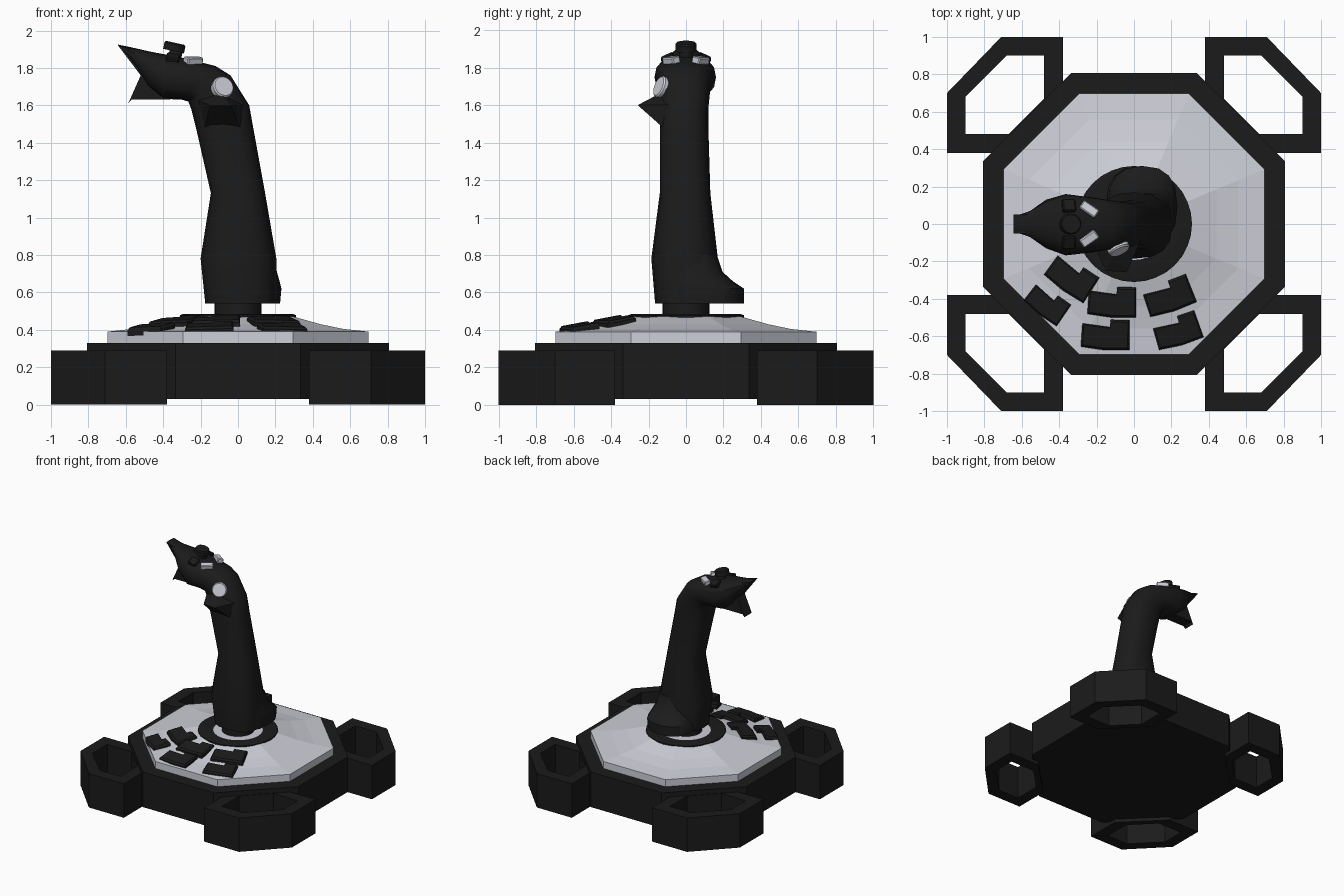
import bpy, bmesh
from math import sin, cos, pi, radians, hypot, copysign
from mathutils import Vector, Matrix

if "Cube" in bpy.data.objects:
    bpy.data.objects.remove(bpy.data.objects["Cube"])


def material(name, rgb):
    m = bpy.data.materials.new(name)
    m.diffuse_color = (*rgb, 1)
    m.use_nodes = True
    m.node_tree.nodes["Principled BSDF"].inputs["Base Color"].default_value = m.diffuse_color
    return m


BLACK = material("black_plastic", (0.011, 0.011, 0.011))
GREY = material("light_grey_plastic", (0.62, 0.63, 0.69))


def finish(name, bm, mat, smooth=None):
    bmesh.ops.recalc_face_normals(bm, faces=bm.faces[:])
    me = bpy.data.meshes.new(name)
    bm.to_mesh(me)
    bm.free()
    me.materials.append(mat)
    ob = bpy.data.objects.new(name, me)
    bpy.context.collection.objects.link(ob)
    if smooth:
        bpy.ops.object.select_all(action='DESELECT')
        ob.select_set(True)
        bpy.context.view_layer.objects.active = ob
        bpy.ops.object.shade_smooth_by_angle(angle=radians(smooth))
    return ob


def loft(name, rings, mat, closed=False, smooth=None):
    """Skin equal-sized rings of points; cap the ends unless closed."""
    bm = bmesh.new()
    vs = [[bm.verts.new(p) for p in r] for r in rings]
    n = len(vs[0])
    for a, b in zip(vs, vs[1:] + (vs[:1] if closed else [])):
        for i in range(n):
            j = (i + 1) % n
            bm.faces.new((a[i], a[j], b[j], b[i]))
    if not closed:
        bm.faces.new(vs[0])
        bm.faces.new(vs[-1])
    return finish(name, bm, mat, smooth)


def at_z(pts, z):
    return [(x, y, z) for x, y in pts]


def octagon(a, b):
    return [(a, -b), (a, b), (b, a), (-b, a), (-a, b), (-a, -b), (-b, -a), (b, -a)]


def circle(r, n=32):
    return [(r * cos(2 * pi * i / n), r * sin(2 * pi * i / n)) for i in range(n)]


def cylinder(name, centre, normal, r, h, mat, n=20):
    q = Vector(normal).to_track_quat('Z', 'Y')
    rings = [[Vector(centre) + q @ Vector(p) for p in at_z(circle(rr, n), z)]
             for rr, z in ((r, -h / 2), (r, h * 0.3), (r * 0.88, h / 2))]
    return loft(name, rings, mat, smooth=35)


def box(name, centre, size, mat, spin=0, pitch=0, roll=0):
    bm = bmesh.new()
    m = (Matrix.Translation(centre) @ Matrix.Rotation(pitch, 4, 'Y') @ Matrix.Rotation(roll, 4, 'X')
         @ Matrix.Rotation(spin, 4, 'Z') @ Matrix.Diagonal((*size, 1)))
    bmesh.ops.create_cube(bm, size=1, matrix=m)
    bmesh.ops.bevel(bm, geom=bm.edges[:], offset=0.006, segments=1, affect='EDGES')
    return finish(name, bm, mat)


def section(ux, uz, tx, tz, y0, y1, n=16, e=0.8):
    """Rounded cross-section between two front-view points, spanning y0..y1."""
    u, t = Vector((ux, 0, uz)), Vector((tx, 0, tz))
    ring = []
    for i in range(n):
        c, s = cos(2 * pi * i / n), sin(2 * pi * i / n)
        c, s = copysign(abs(c) ** e, c), copysign(abs(s) ** e, s)
        p = (u + t) / 2 + (t - u) / 2 * c
        p.y = (y0 + y1) / 2 + (y1 - y0) / 2 * s
        ring.append(p)
    return ring


# Octagonal base body
loft("base_body", [at_z(octagon(0.807, 0.335), 0.03), at_z(octagon(0.807, 0.335), 0.33)], BLACK)

# Hollow corner feet
outer = [(.38, 1), (.71, 1), (1, .7), (1, .38), (.70, .38), (.38, .70)]
inner = [(.48, .9), (.68, .9), (.9, .68), (.9, .48), (.67, .48), (.48, .67)]
for sx in (-1, 1):
    for sy in (-1, 1):
        o, i = ([(x * sx, y * sy) for x, y in p] for p in (outer, inner))
        loft("corner_foot", [at_z(o, 0), at_z(o, .29), at_z(i, .29), at_z(i, 0)], BLACK, closed=True)

# Grey top plate with a concave rise to the middle
loft("top_plate", [at_z(octagon(a, a * 0.42), z) for a, z in
                   ((.698, .32), (.698, .39), (.56, .405), (.44, .43), (.29, .472))], GREY)

# Dished collar and neck
loft("collar", [at_z(circle(r), z) for r, z in
                ((.31, .44), (.31, .478), (.29, .485), (.14, .465))], BLACK, smooth=30)
loft("neck", [at_z(circle(.125), .45), at_z(circle(.125), .56)], BLACK, smooth=30)

# L-shaped keys in two arcs on the front left of the plate
key = [(-.13, -.07), (0, -.08), (.13, -.07), (.12, .09), (.02, .085), (.02, .045), (-.13, .055)]
for cx, cy, ang, sc in ((-.335, -.29, -36, 1), (-.115, -.42, -4, 1), (.19, -.39, 18, 1),
                        (-.465, -.43, -38, .86), (-.15, -.595, -4, 1), (.235, -.575, 16, .95)):
    c, s = cos(radians(ang)), sin(radians(ang))

    def key_ring(k, dz):
        r = []
        for x, y in key:
            x, y = x * sc * k, y * sc * (k * 2 - 1)
            px, py = cx + x * c - y * s, cy + x * s + y * c
            r.append((px, py, .41 + (.70 - hypot(px, py)) * .19 + dz))
        return r
    loft("base_key", [key_ring(1, -.04), key_ring(1, -.008), key_ring(.93, .004)], BLACK)

# Handle: shaft bending over into the head and nose
loft("handle", [section(*v) for v in (
    (-.175, .54, .205, .54, -.165, .165),
    (-.20, .78, .205, .78, -.185, .17),
    (-.145, 1.13, .145, 1.13, -.14, .13),
    (-.22, 1.46, .085, 1.46, -.14, .12),
    (-.25, 1.58, .06, 1.60, -.14, .12),
    (-.265, 1.62, -.04, 1.76, -.14, .13),
    (-.30, 1.63, -.12, 1.81, -.15, .14),
    (-.40, 1.635, -.33, 1.862, -.168, .16),
    (-.48, 1.70, -.46, 1.885, -.13, .13),
    (-.54, 1.80, -.57, 1.91, -.07, .07),
    (-.61, 1.89, -.643, 1.925, -.045, .045))], BLACK, smooth=30)

# Hand rest flaring out at the foot of the handle
loft("hand_rest", [section(*v) for v in (
    (-.15, .54, .225, .54, -.12, .31),
    (-.14, .62, .232, .62, -.12, .31),
    (-.11, .66, .222, .66, -.12, .25),
    (-.08, .71, .208, .71, -.12, .195),
    (-.06, .80, .19, .80, -.12, .165))], BLACK, smooth=35)

# Trigger blade under the nose
blade = [(-.643, 1.922), (-.52, 1.76), (-.587, 1.61), (-.57, 1.63), (-.36, 1.63), (-.36, 1.8), (-.5, 1.88)]
loft("trigger", [[(x, y, z) for x, z in blade] for y in (-.05, .05)], BLACK)

# Thumb shelf on the front side
bm = bmesh.new()
for p in ((-.15, -.25, 1.6), (-.04, -.258, 1.6), (-.22, -.1, 1.63), (.04, -.08, 1.6),
          (-.18, -.1, 1.47), (.02, -.1, 1.46), (-.1, -.125, 1.67)):
    bm.verts.new(p)
bmesh.ops.convex_hull(bm, input=bm.verts[:])
finish("thumb_shelf", bm, BLACK)

# Side button and hat switch
cylinder("side_button", (-.083, -.13, 1.695), (.4, -.85, .35), .06, .04, GREY)
up = Vector((.215, 0, .977))
cylinder("hat_stem", (-.335, 0, 1.87), up, .035, .08, BLACK)
cylinder("hat_cap", (-.34, 0, 1.912), up, .057, .045, BLACK, 12)

# Paired buttons on top of the head
for s in (-1, 1):
    box("top_button", (-.24, .078 * s, 1.838), (.10, .05, .04), GREY, radians(-35 * s), radians(6), radians(-10 * s))
    box("head_button", (-.35, .095 * s, 1.845), (.07, .07, .045), BLACK, 0, radians(12), radians(-25 * s))
